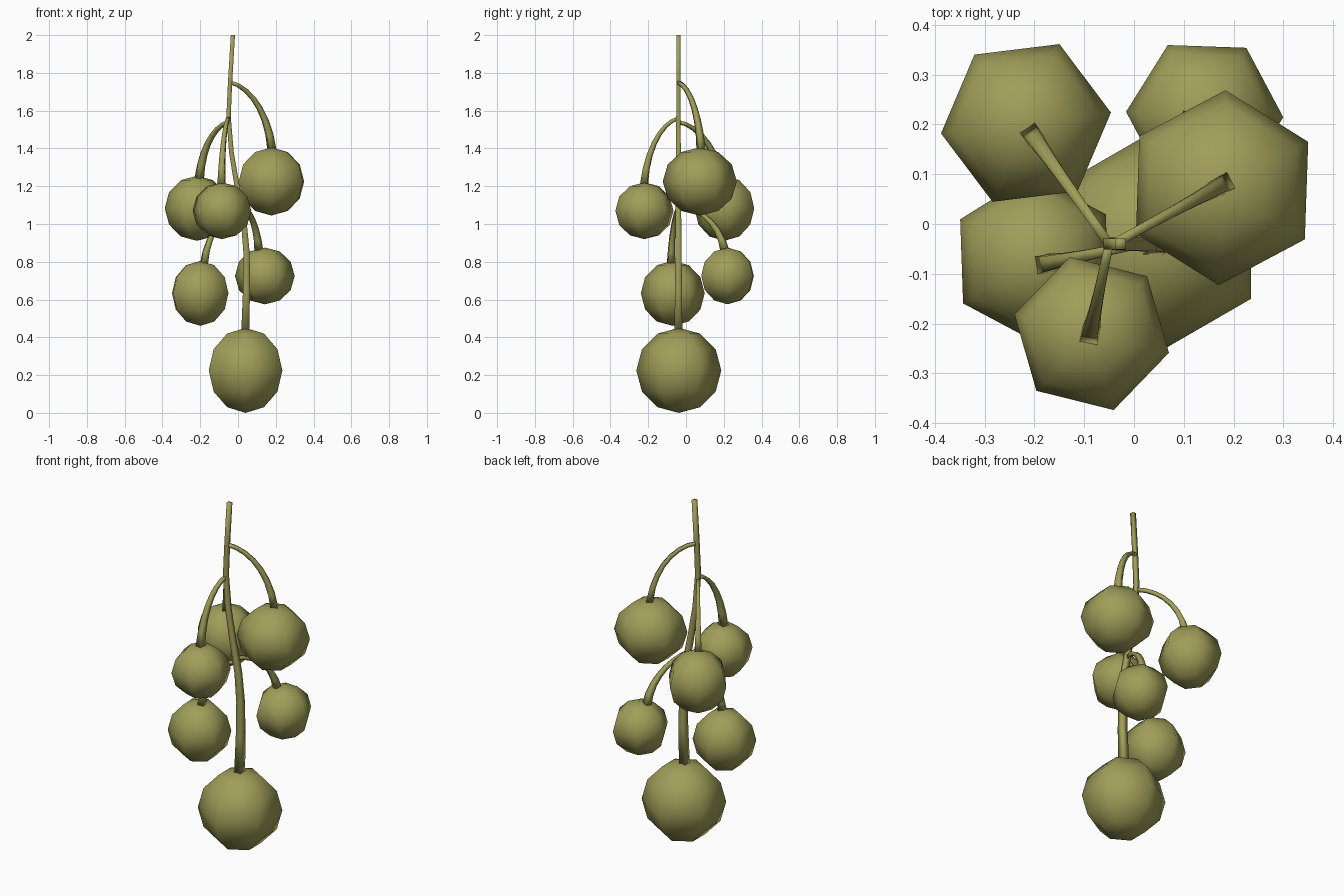
import bpy, bmesh, math
from mathutils import Vector

if "Cube" in bpy.data.objects:
    bpy.data.objects.remove(bpy.data.objects["Cube"])

olive = bpy.data.materials.new("olive_green")
olive.diffuse_color = (0.35, 0.34, 0.10, 1)
olive.use_nodes = True
olive.node_tree.nodes["Principled BSDF"].inputs["Base Color"].default_value = olive.diffuse_color


def finish(bm, name):
    bmesh.ops.recalc_face_normals(bm, faces=bm.faces)
    for f in bm.faces:
        f.smooth = True
    me = bpy.data.meshes.new(name)
    bm.to_mesh(me)
    bm.free()
    me.materials.append(olive)
    bpy.context.collection.objects.link(bpy.data.objects.new(name, me))


def tube(name, pts, side, w0, w1, power=1.0):
    """Square tube through pts, half width going from w0 to w1."""
    bm = bmesh.new()
    rings = []
    n = len(pts) - 1
    for i, p in enumerate(pts):
        t = (pts[min(i + 1, n)] - pts[max(i - 1, 0)]).normalized()
        u = side.cross(t).normalized()
        w = w0 + (w1 - w0) * (i / n) ** power
        rings.append([bm.verts.new(p + side * a * w + u * b * w)
                      for a, b in ((-1, -1), (1, -1), (1, 1), (-1, 1))])
    for r, s in zip(rings, rings[1:]):
        for k in range(4):
            bm.faces.new((r[k], r[(k + 1) % 4], s[(k + 1) % 4], s[k]))
    bm.faces.new(rings[0])
    bm.faces.new(rings[-1])
    finish(bm, name)


def berry(name, c, r, rz, angle):
    """Six-sided low-poly ball."""
    bm = bmesh.new()
    bmesh.ops.create_uvsphere(bm, u_segments=6, v_segments=6, radius=1)
    a = math.radians(angle)
    for v in bm.verts:
        x, y, z = v.co
        v.co = Vector((c[0] + r * (x * math.cos(a) - y * math.sin(a)),
                       c[1] + r * (x * math.sin(a) + y * math.cos(a)),
                       c[2] + rz * z))
    finish(bm, name)


def bezier(p0, p1, p2, p3, n=7):
    return [p0 * (1 - t) ** 3 + p1 * 3 * t * (1 - t) ** 2 + p2 * 3 * t * t * (1 - t) + p3 * t ** 3
            for t in (i / n for i in range(n + 1))]


# main stem, widening towards the lowest berry
stem = [(-0.027, 2.0), (-0.042, 1.75), (-0.05, 1.57), (-0.035, 1.38), (-0.005, 1.2),
        (0.03, 1.02), (0.045, 0.85), (0.045, 0.65), (0.038, 0.42)]
tube("main_stem", [Vector((x, -0.04, z)) for x, z in stem], Vector((0, 1, 0)), 0.011, 0.021, 2)
berry("bottom_berry", (0.04, -0.038, 0.225), 0.225, 0.225, 0)

# name, berry centre, radius, half height, turn, branch start, branch end
parts = [
    ("upper_right", (0.177, 0.073, 1.225), 0.196, 0.18, -2, (-0.042, -0.04, 1.75), (0.18, 0.08, 1.39)),
    ("front", (-0.085, -0.22, 1.07), 0.160, 0.15, 16, (-0.05, -0.04, 1.56), (-0.088, -0.222, 1.21)),
    ("back_left", (-0.217, 0.203, 1.083), 0.172, 0.172, 37, (-0.05, -0.04, 1.54), (-0.205, 0.18, 1.24)),
    ("back_right", (0.142, 0.22, 0.725), 0.158, 0.15, 28, (0.012, -0.04, 1.1), (0.11, 0.205, 0.86)),
    ("lower_left", (-0.2, -0.07, 0.633), 0.169, 0.172, 2, (0.015, -0.04, 1.08), (-0.18, -0.08, 0.79)),
]
for name, c, r, rz, turn, s, e in parts:
    berry(name + "_berry", c, r, rz, turn)
    s, e = Vector(s), Vector(e)
    d = e - s
    c1 = s + Vector((d.x * 0.45, d.y * 0.45, d.z * 0.06))
    c2 = s + Vector((d.x * 0.9, d.y * 0.9, d.z * 0.42))
    side = Vector((-d.y, d.x, 0)).normalized()
    tube(name + "_branch", bezier(s, c1, c2, e), side, 0.009, 0.018, 2)
